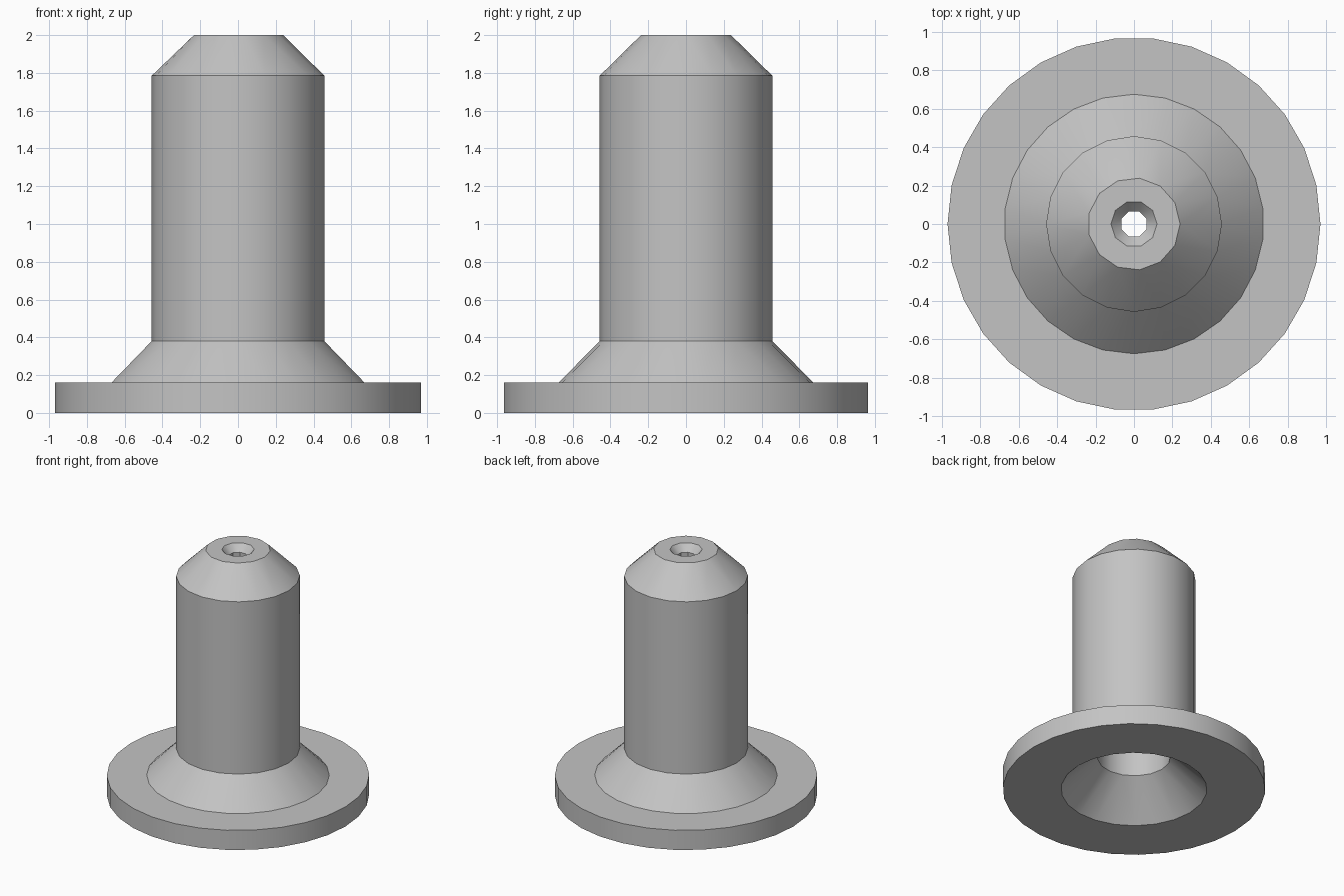
import bpy, bmesh
from math import cos, sin, tau, radians

cube = bpy.data.objects.get("Cube")
if cube:
    bpy.data.objects.remove(cube, do_unlink=True)

# One plain grey material
grey = bpy.data.materials.new("plain grey")
grey.use_nodes = True
colour = (0.55, 0.55, 0.55, 1)
grey.diffuse_color = colour
grey.node_tree.nodes["Principled BSDF"].inputs["Base Color"].default_value = colour


def add_ring(bm, radius, z, sides, shift):
    """Ring of (angle, vertex) pairs; shift is a fraction of one side."""
    angles = [tau * (k + shift) / sides for k in range(sides)]
    return [(a, bm.verts.new((radius * cos(a), radius * sin(a), z))) for a in angles]


def join_rings(bm, a, b):
    """Skin two rings, with triangles where their side counts differ."""
    if len(a) == len(b) and a[0][0] == b[0][0]:
        for k in range(len(a)):
            n = (k + 1) % len(a)
            bm.faces.new((a[k][1], a[n][1], b[n][1], b[k][1]))
        return

    def angle(ring, k):
        return ring[k % len(ring)][0] + tau * (k // len(ring))

    i = j = 0
    while i < len(a) or j < len(b):
        va, vb = a[i % len(a)][1], b[j % len(b)][1]
        step_a = j == len(b) or (i < len(a) and
                 angle(a, i) + angle(a, i + 1) <= angle(b, j) + angle(b, j + 1))
        if step_a:
            i += 1
            bm.faces.new((va, a[i % len(a)][1], vb))
        else:
            j += 1
            bm.faces.new((va, b[j % len(b)][1], vb))


# Closed wall profile: radius, height, sides, shift
profile = [
    (0.54, 0.00, 22, 0),      # flared mouth underneath
    (0.97, 0.00, 30, 0),      # flange
    (0.97, 0.16, 30, 0),
    (0.675, 0.16, 26, 0.5),   # foot cone
    (0.457, 0.38, 20, 0),     # barrel
    (0.457, 1.785, 20, 0),
    (0.24, 2.00, 13, 0),      # tip
    (0.12, 2.00, 10, 0),      # countersunk outlet
    (0.07, 1.945, 8, 0.5),
    (0.07, 1.90, 8, 0.5),
    (0.27, 1.70, 16, 0),      # inner bore
    (0.27, 0.27, 16, 0),
]

bm = bmesh.new()
rings = [add_ring(bm, *p) for p in profile]
for k, ring in enumerate(rings):
    join_rings(bm, ring, rings[(k + 1) % len(rings)])
bmesh.ops.recalc_face_normals(bm, faces=bm.faces)
mesh = bpy.data.meshes.new("flanged_nozzle")
bm.to_mesh(mesh)
bm.free()
mesh.materials.append(grey)

nozzle = bpy.data.objects.new("flanged_nozzle", mesh)
bpy.context.collection.objects.link(nozzle)
bpy.ops.object.select_all(action='DESELECT')
nozzle.select_set(True)
bpy.context.view_layer.objects.active = nozzle
bpy.ops.object.shade_smooth_by_angle(angle=radians(35))
